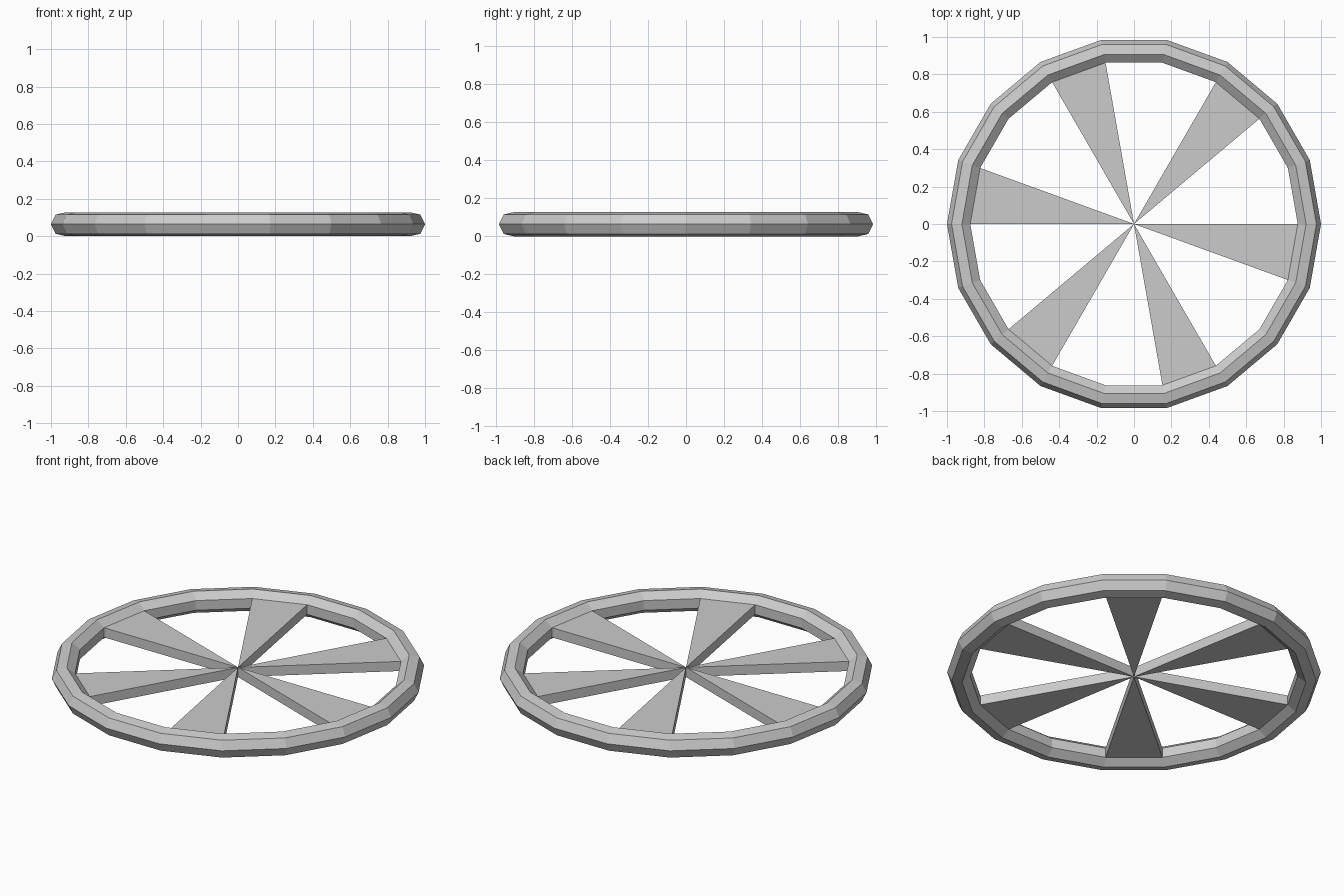
import bpy, bmesh
from math import cos, sin, radians, tau

if "Cube" in bpy.data.objects:
    bpy.data.objects.remove(bpy.data.objects["Cube"])

SIDES, TUBE_SIDES = 18, 7
R, r = 0.9345, 0.0655
MID = r * sin(tau * 2 / TUBE_SIDES)      # height of the rim centre above the floor


def make_object(name, bm):
    bmesh.ops.recalc_face_normals(bm, faces=bm.faces)
    mesh = bpy.data.meshes.new(name)
    bm.to_mesh(mesh)
    bm.free()
    obj = bpy.data.objects.new(name, mesh)
    bpy.context.collection.objects.link(obj)
    return obj


# Rim: low-poly torus with a seven-sided tube
bm = bmesh.new()
rings = []
for i in range(SIDES):
    a = tau * i / SIDES
    ring = []
    for j in range(TUBE_SIDES):
        t = tau * j / TUBE_SIDES
        d = R + r * cos(t)
        ring.append(bm.verts.new((d * cos(a), d * sin(a), MID + r * sin(t))))
    rings.append(ring)
for i in range(SIDES):
    p, q = rings[i], rings[(i + 1) % SIDES]
    for j in range(TUBE_SIDES):
        k = (j + 1) % TUBE_SIDES
        bm.faces.new((p[j], q[j], q[k], p[k]))
make_object("rim", bm)

# Spokes: six wedges running from the rim's inner facets to the centre
inner = R + r * cos(tau * 3 / TUBE_SIDES)
half = r * sin(tau * 3 / TUBE_SIDES)
for n in range(6):
    bm = bmesh.new()
    a, b = radians(60 * n - 20), radians(60 * n)
    plan = [(0, 0), (inner * cos(a), inner * sin(a)), (inner * cos(b), inner * sin(b))]
    low = [bm.verts.new((x, y, MID - half)) for x, y in plan]
    top = [bm.verts.new((x, y, MID + half)) for x, y in plan]
    bm.faces.new(low[::-1])
    bm.faces.new(top)
    # the end against the rim stays open, since the rim facet closes it
    bm.faces.new((low[0], low[1], top[1], top[0]))
    bm.faces.new((low[2], low[0], top[0], top[2]))
    make_object(f"spoke_{n + 1}", bm)
